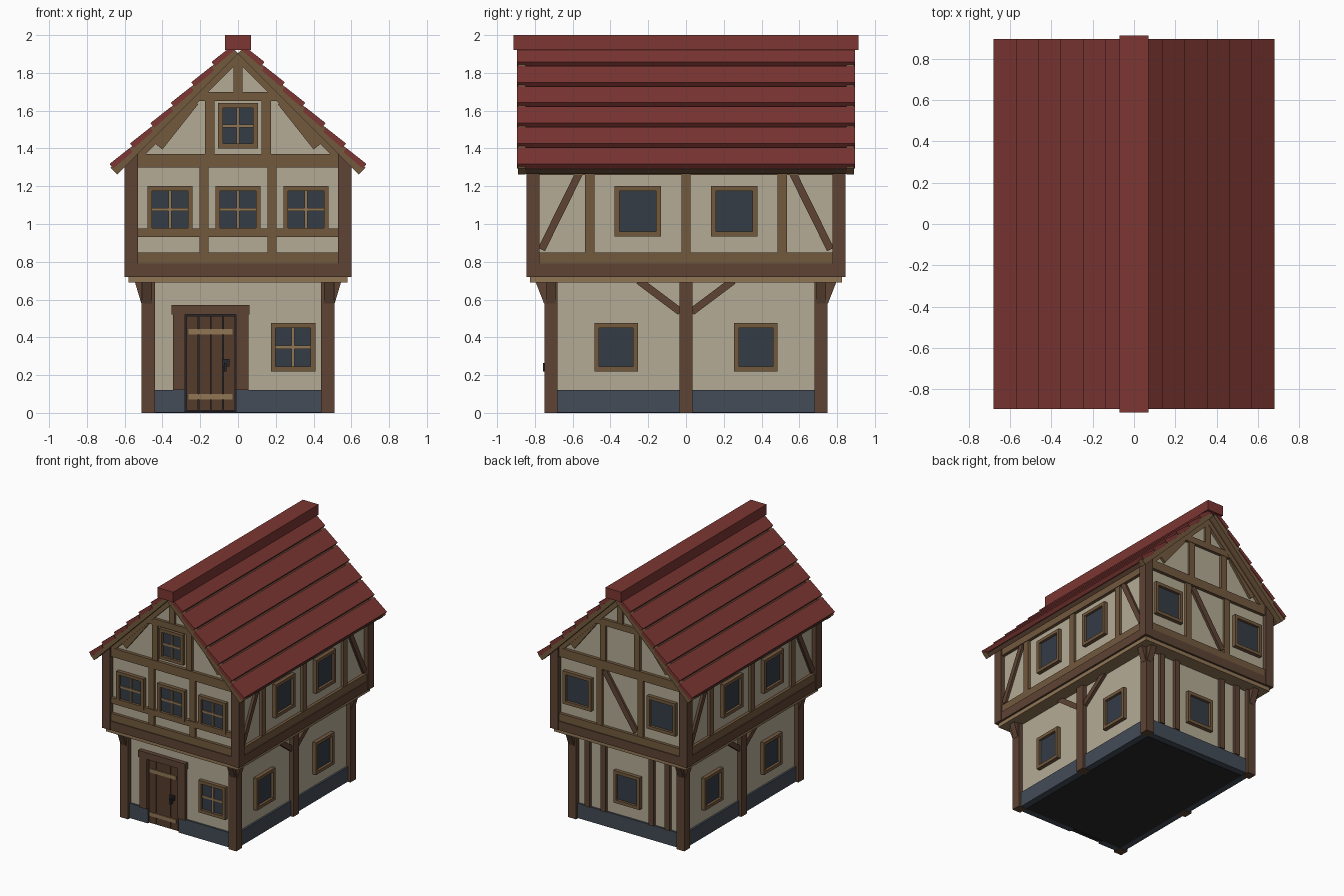
import bpy, bmesh
from mathutils import Vector

if "Cube" in bpy.data.objects:
    bpy.data.objects.remove(bpy.data.objects["Cube"])

COLORS = {
    "plaster": (0.46, 0.41, 0.30), "dark": (0.11, 0.057, 0.033),
    "timber": (0.17, 0.10, 0.048), "pale": (0.28, 0.18, 0.09),
    "roof": (0.20, 0.037, 0.032), "stone": (0.057, 0.072, 0.095),
    "glass": (0.035, 0.045, 0.062), "door": (0.09, 0.045, 0.025),
    "iron": (0.02, 0.02, 0.025),
}
MATS = {}
for key, c in COLORS.items():
    MATS[key] = bpy.data.materials.new(key)
    MATS[key].diffuse_color = (*c, 1)

# each facade maps (along wall, up, outward) to world space
FACES = {
    "front": lambda u, z, d: (u, -d, z), "back": lambda u, z, d: (u, d, z),
    "right": lambda u, z, d: (d, u, z), "left": lambda u, z, d: (-d, u, z),
}
SIDES = ("left", "right")
ENDS = ("front", "back")


def prism(name, face, pts, d0, d1, mat):
    """Extrude a facade outline from depth d0 to d1."""
    bm = bmesh.new()
    f = FACES[face]
    a = [bm.verts.new(f(u, z, d0)) for u, z in pts]
    b = [bm.verts.new(f(u, z, d1)) for u, z in pts]
    bm.faces.new(a)
    bm.faces.new(b)
    for i in range(len(pts)):
        j = (i + 1) % len(pts)
        bm.faces.new((a[i], a[j], b[j], b[i]))
    bmesh.ops.recalc_face_normals(bm, faces=bm.faces)
    me = bpy.data.meshes.new(name)
    bm.to_mesh(me)
    bm.free()
    me.materials.append(MATS[mat])
    ob = bpy.data.objects.new(name, me)
    bpy.context.collection.objects.link(ob)
    return ob


def box(name, face, u0, u1, z0, z1, d0, d1, mat):
    return prism(name, face, [(u0, z0), (u1, z0), (u1, z1), (u0, z1)], d0, d1, mat)


def brace(name, face, p, q, w, d0, d1, mat="dark"):
    p, q = Vector(p), Vector(q)
    n = (q - p).orthogonal().normalized() * w / 2
    return prism(name, face, [p - n, q - n, q + n, p + n], d0, d1, mat)


def window(face, u, z0, z1, w, d, bars=False, t=0.025):
    h = w / 2
    for s in (-1, 1):
        a, b = sorted((u + s * h, u + s * (h - t)))
        box("window_jamb", face, a, b, z0, z1, d, d + 0.03, "timber")
    box("window_head", face, u - h + t, u + h - t, z1 - t, z1, d, d + 0.03, "timber")
    box("window_sill", face, u - h + t, u + h - t, z0, z0 + t, d, d + 0.03, "timber")
    box("window_glass", face, u - h + t, u + h - t, z0 + t, z1 - t, d, d + 0.01, "glass")
    if bars:
        m = (z0 + z1) / 2
        box("window_bar", face, u - 0.008, u + 0.008, z0 + t, z1 - t, d, d + 0.019, "pale")
        box("window_bar", face, u - h + t, u + h - t, m - 0.008, m + 0.008, d, d + 0.018, "pale")


# ground floor: plaster, stone base, dark floor
box("ground_wall", "front", -0.475, 0.475, 0.1, 0.70, -0.715, 0.715, "plaster")
box("floor", "front", -0.44, 0.44, 0, 0.1, -0.68, 0.68, "iron")
for s in SIDES:
    box("stone_base", s, -0.73, 0.73, 0.003, 0.12, 0.43, 0.49, "stone")
box("stone_base", "back", -0.485, 0.485, 0.003, 0.12, 0.67, 0.73, "stone")
for a, b in ((-0.485, -0.28), (-0.01, 0.485)):
    box("stone_base", "front", a, b, 0.003, 0.12, 0.67, 0.73, "stone")

# corner posts with brackets under the overhang, and upper posts
for sx in (-1, 1):
    for face in ENDS:
        u0, u1 = sorted((sx * 0.44, sx * 0.51))
        box("ground_post", face, u0, u1, 0, 0.69, 0.68, 0.75, "dark")
        u0, u1 = sorted((sx * 0.53, sx * 0.60))
        prism("upper_post", face, [(sx * 0.53, 0.72), (sx * 0.6, 0.72), (sx * 0.6, 1.31),
              (sx * 0.53, 1.37)], 0.775, 0.845, "dark")
        prism("bracket", face, [(sx * 0.5, 0.58), (sx * 0.512, 0.58), (sx * 0.545, 0.69),
              (sx * 0.5, 0.69)], 0.69, 0.74, "dark")
        side = "left" if sx < 0 else "right"
        sy = -1 if face == "front" else 1
        prism("bracket", side, [(sy * 0.74, 0.58), (sy * 0.752, 0.58), (sy * 0.795, 0.69),
              (sy * 0.74, 0.69)], 0.455, 0.505, "dark")

# upper floor
box("floor_plate", "front", -0.58, 0.58, 0.69, 0.722, -0.825, 0.825, "pale")
prism("upper_wall", "front", [(-0.565, 0.72), (0.565, 0.72), (0.565, 1.335), (0, 1.90),
      (-0.565, 1.335)], -0.81, 0.81, "plaster")

# timbers shared by both gable ends
for face in ENDS:
    box("floor_beam", face, -0.53, 0.53, 0.72, 0.79, 0.79, 0.84, "dark")
    box("sill_beam", face, -0.53, 0.53, 0.79, 0.85, 0.79, 0.833, "timber")
    box("tie_beam", face, -0.53, 0.53, 1.30, 1.37, 0.79, 0.835, "timber")
    box("collar_beam", face, -0.22, 0.22, 1.65, 1.70, 0.79, 0.833, "timber")
    box("king_post", face, -0.025, 0.025, 1.70, 1.88, 0.79, 0.83, "timber")
    for s in (-1, 1):
        u0, u1 = sorted((s * 0.155, s * 0.205))
        box("wall_stud", face, u0, u1, 0.85, 1.30, 0.79, 0.83, "timber")
        u0, u1 = sorted((s * 0.125, s * 0.175))
        box("gable_stud", face, u0, u1, 1.37, 1.65, 0.79, 0.83, "timber")
        brace("gable_brace", face, (s * 0.42, 1.41), (s * 0.23, 1.65), 0.05, 0.79, 0.828, "timber")
        prism("wall_rafter", face, [(s * 0.5, 1.36), (s * 0.56, 1.345), (0, 1.905), (0, 1.855)],
              0.79, 0.834, "timber")

# front windows and rail
box("window_rail", "front", -0.53, 0.53, 0.93, 0.975, 0.79, 0.836, "timber")
for u in (-0.36, 0, 0.36):
    window("front", u, 0.955, 1.20, 0.24, 0.812, True)
window("front", 0, 1.40, 1.64, 0.21, 0.812, True)
window("front", 0.292, 0.22, 0.475, 0.235, 0.717, True)

# back windows, studs and brace
for u in (-0.37, 0.37):
    window("back", u, 0.94, 1.20, 0.25, 0.812)
brace("back_brace", "back", (0.14, 1.29), (-0.14, 0.87), 0.045, 0.79, 0.828)
window("back", 0, 0.22, 0.475, 0.23, 0.717)
for u in (-0.35, -0.21, 0.21, 0.35):
    box("back_stud", "back", u - 0.022, u + 0.022, 0.12, 0.69, 0.69, 0.74, "dark")

# long side walls
for face in SIDES:
    box("floor_beam", face, -0.775, 0.775, 0.72, 0.79, 0.54, 0.595, "dark")
    box("sill_beam", face, -0.775, 0.775, 0.79, 0.85, 0.54, 0.588, "timber")
    box("wall_plate", face, -0.775, 0.775, 1.26, 1.31, 0.54, 0.59, "timber")
    box("centre_post", face, -0.035, 0.035, 0, 0.69, 0.44, 0.51, "dark")
    for u in (-0.51, 0, 0.51):
        box("side_stud", face, u - 0.025, u + 0.025, 0.85, 1.27, 0.54, 0.586, "timber")
    for s in (-1, 1):
        brace("post_brace", face, (s * 0.03, 0.535), (s * 0.25, 0.70), 0.04, 0.45, 0.50)
        brace("corner_brace", face, (s * 0.765, 0.865), (s * 0.56, 1.28), 0.04, 0.54, 0.584)
        window(face, s * 0.37, 0.22, 0.475, 0.23, 0.477)
        window(face, s * 0.255, 0.935, 1.20, 0.245, 0.567)

# door with frame, planks, straps and handle
for u in (-0.345, -0.01):
    box("door_jamb", "front", u, u + 0.065, 0.12, 0.52, 0.70, 0.745, "dark")
box("door_lintel", "front", -0.352, 0.06, 0.52, 0.572, 0.70, 0.75, "dark")
box("door_panel", "front", -0.28, -0.01, 0.008, 0.52, 0.68, 0.716, "iron")
for i in range(4):
    u = -0.272 + i * 0.065
    box("door_plank", "front", u, u + 0.061, 0.012, 0.512, 0.70, 0.728, "door")
for z in (0.07, 0.415):
    box("door_strap", "front", -0.262, -0.03, z, z + 0.03, 0.72, 0.735, "pale")
box("handle_plate", "front", -0.085, -0.045, 0.245, 0.285, 0.72, 0.738, "iron")
box("door_handle", "front", -0.075, -0.06, 0.22, 0.265, 0.73, 0.757, "iron")

# roof: deck, gable boards and overlapping tile rows (outlines follow x + z lines)
def slope(s, lo, hi, a, b):
    """Slab outline between roof lines lo and hi, cut square at the ends."""
    t = (hi - lo) / 2
    return [(s * a, lo - a), (s * (a + t), hi - a - t), (s * (b + t), hi - b - t), (s * b, lo - b)]


for s in (-1, 1):
    prism("roof_deck", "front", slope(s, 1.905, 1.95, 0, 0.64), -0.885, 0.885, "dark")
    for face in ENDS:
        prism("gable_board", face, slope(s, 1.902, 1.972, 0, 0.64), 0.85, 0.89, "timber")
    for i in range(6):
        x0, x1 = 0.03 + i * 0.108, 0.14 + i * 0.108
        prism("roof_tiles", "front", [(s * (x0 - 0.01), 1.95 - x0), (s * x0, 1.975 - x0),
              (s * x1, 1.998 - x1), (s * (x1 - 0.02), 1.968 - x1 + 0.006)], -0.895, 0.895, "roof")
box("ridge_cap", "front", -0.07, 0.07, 1.92, 2.0, -0.912, 0.912, "roof")

for m in bpy.data.materials:
    if m.users and not m.is_grease_pencil:
        m.use_nodes = True
        m.node_tree.nodes["Principled BSDF"].inputs["Base Color"].default_value = m.diffuse_color
